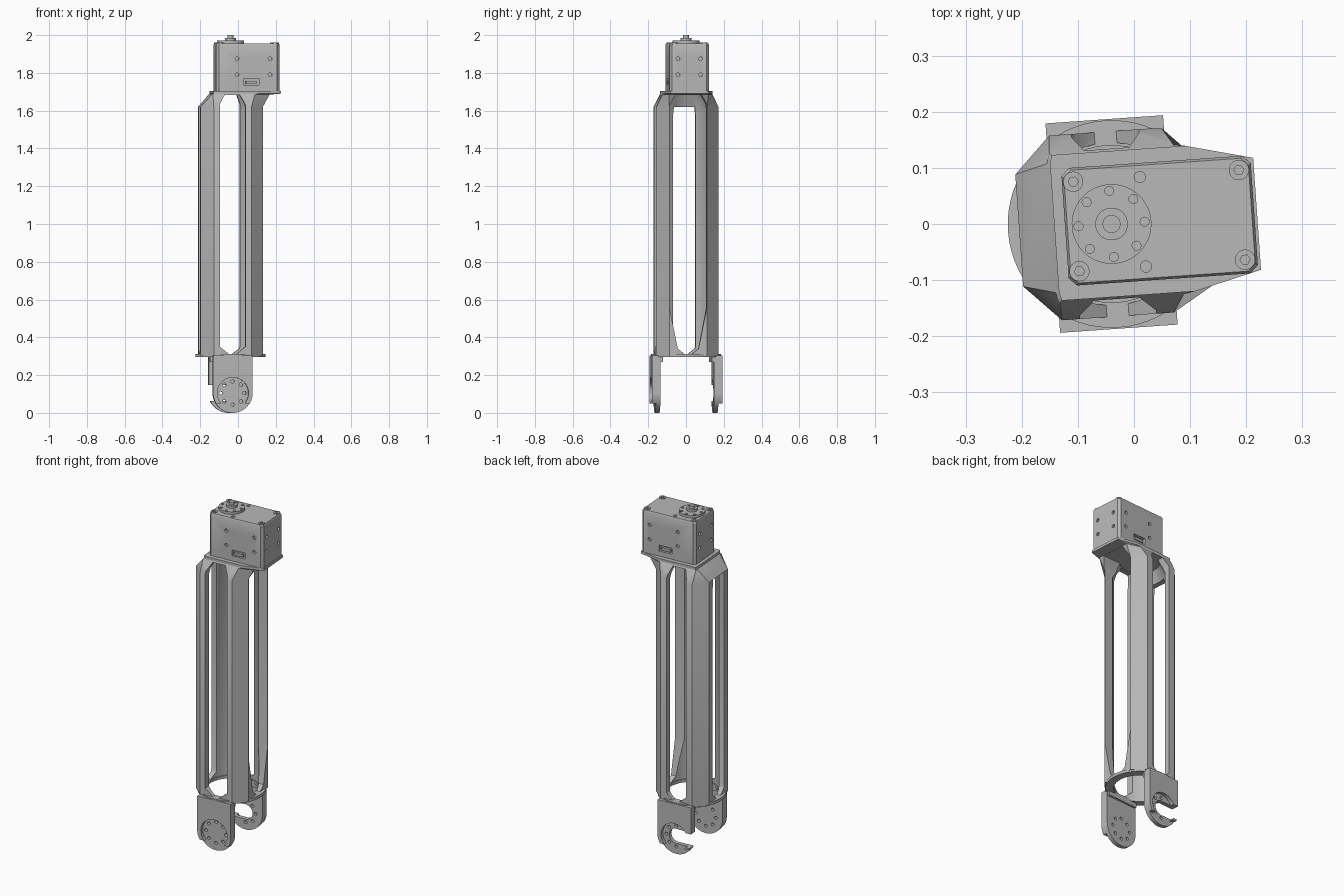
import bpy, bmesh, math
from mathutils import Vector, Matrix

if "Cube" in bpy.data.objects:
    bpy.data.objects.remove(bpy.data.objects["Cube"])

grey = bpy.data.materials.new("machined grey")
grey.use_nodes = True
grey.diffuse_color = (0.48, 0.48, 0.48, 1)
grey.node_tree.nodes["Principled BSDF"].inputs["Base Color"].default_value = grey.diffuse_color

parts = []


def loft(name, rings):
    """Closed solid through rings of equal point count."""
    bm = bmesh.new()
    loops = [[bm.verts.new(p) for p in ring] for ring in rings]
    n = len(loops[0])
    for a, b in zip(loops, loops[1:]):
        for i in range(n):
            j = (i + 1) % n
            bm.faces.new((a[i], a[j], b[j], b[i]))
    bm.faces.new(loops[0])
    bm.faces.new(loops[-1])
    bmesh.ops.recalc_face_normals(bm, faces=bm.faces)
    mesh = bpy.data.meshes.new(name)
    bm.to_mesh(mesh)
    bm.free()
    mesh.materials.append(grey)
    ob = bpy.data.objects.new(name, mesh)
    bpy.context.collection.objects.link(ob)
    parts.append(ob)
    return ob


def lathe(name, origin, axis, steps, n=48):
    """Turned solid; steps are (height, radius) pairs along the axis."""
    q = Vector(axis).to_track_quat('Z', 'Y')
    turn = [2 * math.pi * i / n for i in range(n)]
    return loft(name, [[Vector(origin) + q @ Vector((r * math.cos(t), r * math.sin(t), h))
                        for t in turn] for h, r in steps])


def slab(name, profile, d0, d1, angle=0):
    """Profile in (sideways, z), pushed outward from d0 to d1, turned about z."""
    rot = Matrix.Rotation(angle, 3, 'Z')
    return loft(name, [[rot @ Vector((u, -d, z)) for u, z in profile] for d in (d0, d1)])


def box(name, lo, hi):
    (x0, y0, z0), (x1, y1, z1) = lo, hi
    return loft(name, [[(x0, y0, z), (x1, y0, z), (x1, y1, z), (x0, y1, z)] for z in (z0, z1)])


def cut(target, cutters):
    for c in cutters:
        m = target.modifiers.new("cut", 'BOOLEAN')
        m.operation, m.solver, m.object = 'DIFFERENCE', 'EXACT', c
    dg = bpy.context.evaluated_depsgraph_get()
    mesh = bpy.data.meshes.new_from_object(target.evaluated_get(dg))
    target.modifiers.clear()
    target.data = mesh
    for c in cutters:
        parts.remove(c)
        bpy.data.objects.remove(c)


def mirrored(half):
    return half + [(x, -y) for x, y in reversed(half)]


# Frame: chamfered square tube that tapers into the mounting plate
tube = mirrored([(-.165, -.10), (-.10, -.165), (.10, -.165), (.165, -.10)])
neck = mirrored([(-.108, -.115), (-.102, -.133), (.12, -.133), (.20, -.105)])
plate = mirrored([(-.102, -.115), (-.098, -.13), (.14, -.13), (.26, -.10)])
levels = [(tube, .305), (tube, 1.62), (neck, 1.685), (plate, 1.69), (plate, 1.705)]
frame = loft("frame_pillars", [[(x, y, z) for x, y in ring] for ring, z in levels])
bore = lathe("bore", (0, 0, 0), (0, 0, 1), [(.2, .145), (1.6, .145), (1.685, .105)])


def window(half, top, top_half, flare, angle):
    side = [(.012, .306), (.055, .34), (half, flare), (half, top - .05), (top_half, top)]
    profile = side + [(-u, z) for u, z in reversed(side)]
    return slab("window", profile, .05, .35, angle)


quarter = math.pi / 2
cut(frame, [bore,
            window(.068, 1.683, .04, .35, 0),
            window(.098, 1.683, .07, .55, quarter),
            window(.060, 1.683, .04, .35, 2 * quarter),
            window(.060, 1.62, .055, .35, 3 * quarter)])

# Base ring under the pillars
ring = lathe("base_ring", (0, 0, 0), (0, 0, 1), [(.295, .185), (.312, .185)], 64)
cut(ring, [lathe("hole", (0, 0, 0), (0, 0, 1), [(.2, .14), (.4, .14)])])

# Clevis ears: round-ended plate with a raised outer shell
hub_z, ear_r = .105, .105
arc = [math.pi + math.pi * i / 32 for i in range(33)]
ear_shape = [(ear_r * math.cos(t), hub_z + ear_r * math.sin(t)) for t in arc]
ear_shape += [(ear_r, .305), (-ear_r, .305)]


def hub_cut(r, s, u=0, w=0):
    return lathe("hub_cut", (u, 0, hub_z + w), (0, s, 0), [(.1, r), (.25, r)], 32)


for side, s, angle in (("front", -1, 0), ("back", 1, math.pi)):
    inner = slab(side + "_ear", ear_shape, .142, .166, angle)
    shell = slab(side + "_ear_shell", ear_shape, .165, .187, angle)
    lip = slab(side + "_ear_root", [(-.1, .305), (-.1, .27), (.1, .27), (.1, .305)], .13, .145, angle)
    cut(shell, [hub_cut(.083, s), box("trim", (-.2, -.3, -.1), (.2, .3, .05))])
    holes = [i * math.pi / 4 for i in range(8)]
    if side == "back":
        # open hook on this side
        holes = [t for t in holes if math.cos(t) > -.6]
        slot_lo, slot_hi = (-.2, .1, hub_z - .043), (0, .25, hub_z + .043)
        cut(shell, [box("slot", slot_lo, slot_hi)])
        cut(inner, [hub_cut(.044, s), box("slot", slot_lo, slot_hi)])
    cut(inner, [hub_cut(.009, s, .062 * math.cos(t), .062 * math.sin(t)) for t in holes])

# Actuator housing with chamfered upright edges
x0, x1, w, c = -.083, .255, .105, .014
case = mirrored([(x0, -w + c), (x0 + c, -w), (x1 - c, -w), (x1, -w + c)])
housing = loft("actuator_housing", [[(x, y, z) for x, y in case] for z in (1.705, 1.948)]
               + [[(x * .975 + .002, y * .96, 1.956) for x, y in case]])
drills = []


def drill(origin, axis, r=.01):
    drills.append(lathe("drill", origin, axis, [(-.012, r), (.02, r)], 16))


for z in (1.79, 1.875):
    for s in (-1, 1):
        for x in (.028, .203):
            drill((x, s * w, z), (0, s, 0))
        drill((x1, s * .06, z), (1, 0, 0))
        drill((x0, s * .06, z), (-1, 0, 0))
for s in (-1, 1):
    drill((.056, s * .08, 1.956), (0, 0, 1))
    drills.append(box("socket", (.063, s * w - .02, 1.735), (.145, s * w + .02, 1.77)))
cut(housing, drills)

# Plugs inside the two sockets, and the corner screws
for s in (-1, 1):
    box("socket_plug", (.075, s * .096 - .007, 1.741), (.13, s * .096 + .007, 1.757))
    for x in (-.063, .233):
        screw = lathe("corner_screw", (x, s * .08, 1.95), (0, 0, 1), [(0, .018), (.01, .018)], 24)
        cut(screw, [lathe("hex", (x, s * .08, 1.95), (0, 0, 1), [(.005, .009), (.02, .009)], 6)])

# Output horn with bolt circle and stepped hub
horn = lathe("output_horn", (0, 0, 0), (0, 0, 1), [(1.95, .071), (1.971, .071)], 64)
cut(horn, [lathe("drill", (.059 * math.cos(t), .059 * math.sin(t), 0), (0, 0, 1),
                 [(1.96, .008), (1.99, .008)], 16)
           for t in [i * math.pi / 4 for i in range(8)]])
lathe("horn_hub", (0, 0, 0), (0, 0, 1), [(1.965, .029), (1.985, .029)])
lathe("horn_bolt", (0, 0, 0), (0, 0, 1), [(1.98, .016), (2.0, .016)], 32)

# Turn everything slightly about the output axis and place it
place = Matrix.Translation((-.04, 0, 0)) @ Matrix.Rotation(math.radians(4), 4, 'Z')
bpy.ops.object.select_all(action='DESELECT')
for ob in parts:
    ob.data.transform(place)
    ob.select_set(True)
bpy.context.view_layer.objects.active = frame
bpy.ops.object.shade_smooth_by_angle(angle=math.radians(30))
